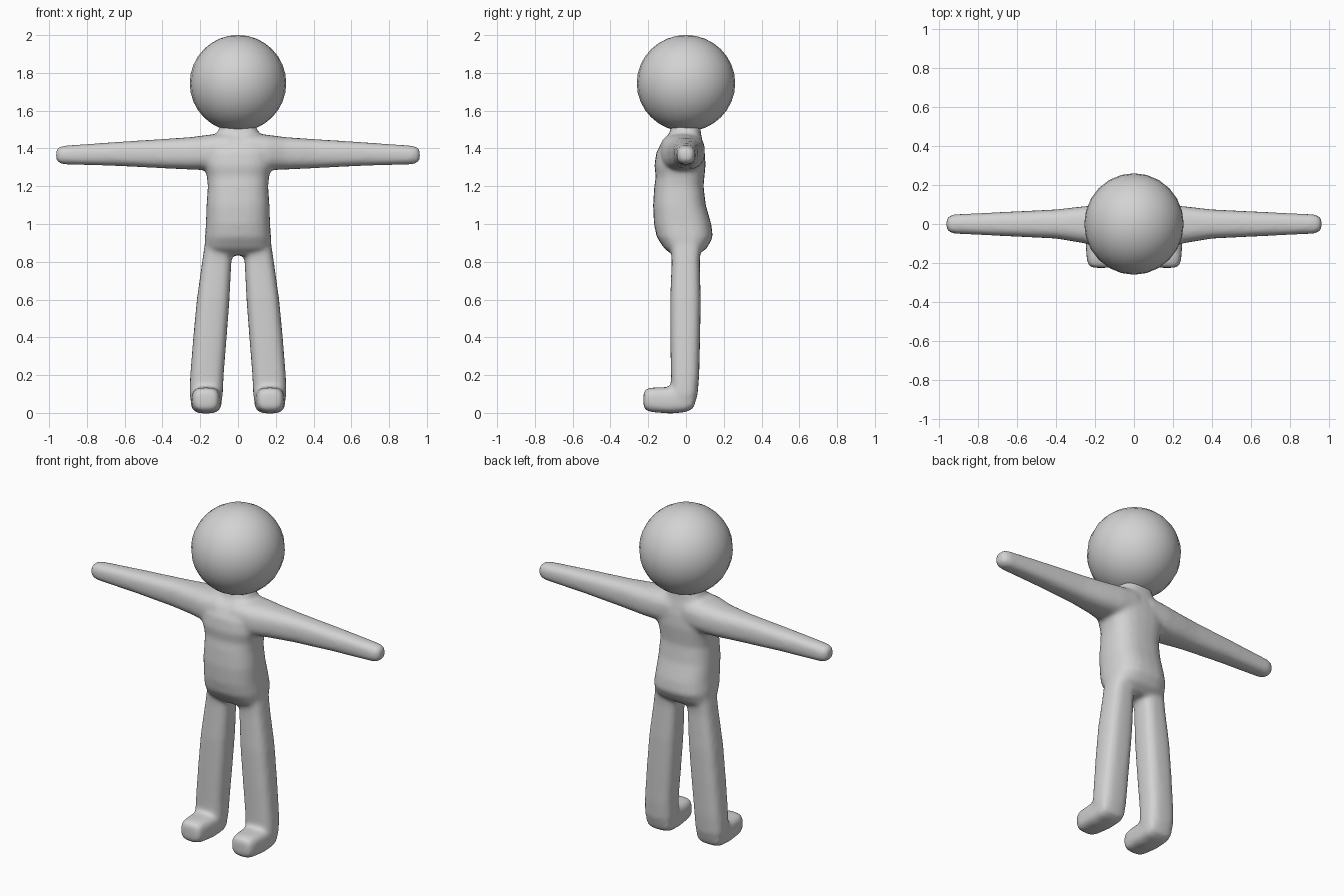
import bpy, bmesh, math
from mathutils import Vector

cube = bpy.data.objects.get("Cube")
if cube:
    bpy.data.objects.remove(cube, do_unlink=True)

grey = bpy.data.materials.new("soft_grey")
grey.use_nodes = True
colour = (0.65, 0.65, 0.65, 1)
grey.diffuse_color = colour
for node in grey.node_tree.nodes:
    if node.type == 'BSDF_PRINCIPLED':
        node.inputs["Base Color"].default_value = colour


def make_object(name, bm):
    mesh = bpy.data.meshes.new(name)
    bm.to_mesh(mesh)
    bm.free()
    mesh.materials.append(grey)
    obj = bpy.data.objects.new(name, mesh)
    bpy.context.collection.objects.link(obj)
    mesh.shade_smooth()
    return obj


def loft(bm, axis, sections, side=1, power=2.6, count=24):
    """Skin rounded-box sections: (position, a_min, a_max, b_min, b_max)."""
    place = {
        'x': lambda t, a, b: (t * side, a, b),
        'y': lambda t, a, b: (a * side, t, b),
        'z': lambda t, a, b: (a * side, b, t),
    }[axis]
    rings = []
    for t, a0, a1, b0, b1 in sections:
        ring = []
        for i in range(count):
            ang = math.tau * i / count
            c, s = math.cos(ang), math.sin(ang)
            u = math.copysign(abs(c) ** (2 / power), c)
            v = math.copysign(abs(s) ** (2 / power), s)
            ring.append(bm.verts.new(place(t, (a0 + a1 + u * (a1 - a0)) / 2,
                                           (b0 + b1 + v * (b1 - b0)) / 2)))
        rings.append(ring)
    for low, high in zip(rings, rings[1:]):
        for i in range(count):
            j = (i + 1) % count
            bm.faces.new((low[i], low[j], high[j], high[i]))
    bm.faces.new(rings[0])
    bm.faces.new(rings[-1])


body = bmesh.new()

# Torso with belly, seat, chest and short neck: z, half width, front, back
torso = [
    (0.835, 0.13, -0.07, 0.06), (0.87, 0.175, -0.115, 0.11),
    (0.93, 0.176, -0.155, 0.143), (1.00, 0.17, -0.17, 0.134),
    (1.10, 0.167, -0.175, 0.105), (1.20, 0.16, -0.168, 0.093),
    (1.25, 0.165, -0.16, 0.098), (1.31, 0.18, -0.168, 0.104),
    (1.38, 0.18, -0.157, 0.10), (1.44, 0.15, -0.125, 0.088),
    (1.475, 0.115, -0.09, 0.08), (1.53, 0.09, -0.075, 0.075),
]
loft(body, 'z', [(z, -w, w, f, b) for z, w, f, b in torso])

# Tapered arm, leg and forward-pointing foot
arm = [
    (0.05, -0.14, 0.10, 1.29, 1.485), (0.16, -0.13, 0.10, 1.285, 1.472),
    (0.25, -0.10, 0.092, 1.288, 1.46), (0.40, -0.075, 0.075, 1.295, 1.45),
    (0.65, -0.063, 0.063, 1.308, 1.434), (0.92, -0.05, 0.05, 1.315, 1.415),
    (0.95, -0.042, 0.042, 1.323, 1.407), (0.963, -0.025, 0.025, 1.34, 1.39),
]
leg = [
    (0.02, 0.11, 0.225, -0.06, 0.02), (0.04, 0.09, 0.245, -0.08, 0.045),
    (0.10, 0.08, 0.257, -0.08, 0.062), (0.20, 0.076, 0.253, -0.08, 0.07),
    (0.40, 0.06, 0.237, -0.083, 0.075), (0.60, 0.045, 0.218, -0.084, 0.078),
    (0.80, 0.035, 0.19, -0.076, 0.073), (0.90, 0.025, 0.175, -0.08, 0.08),
    (0.97, 0.03, 0.165, -0.08, 0.08),
]
foot = [
    (-0.225, 0.125, 0.215, 0.03, 0.11), (-0.212, 0.105, 0.235, 0.012, 0.128),
    (-0.18, 0.097, 0.243, 0.004, 0.134), (-0.08, 0.088, 0.25, -0.004, 0.137),
    (0.00, 0.085, 0.25, 0.004, 0.13), (0.04, 0.095, 0.24, 0.025, 0.12),
]
for side in (1, -1):
    loft(body, 'x', arm, side)
    loft(body, 'z', leg, side, power=3)
    loft(body, 'y', foot, side, power=3.2)
bmesh.ops.recalc_face_normals(body, faces=body.faces)
figure = make_object("body", body)

# Fuse the limbs into one soft skin
fuse = figure.modifiers.new("fuse", 'REMESH')
fuse.mode = 'VOXEL'
fuse.voxel_size = 0.012
fuse.use_smooth_shade = True
soften = figure.modifiers.new("soften", 'SMOOTH')
soften.factor = 0.5
soften.iterations = 10

# Round head
skull = bmesh.new()
bmesh.ops.create_uvsphere(skull, u_segments=24, v_segments=16, radius=0.258)
bmesh.ops.scale(skull, vec=Vector((0.99, 1.01, 0.99)), verts=skull.verts)
bmesh.ops.translate(skull, vec=Vector((0, 0, 1.745)), verts=skull.verts)
make_object("head", skull)
